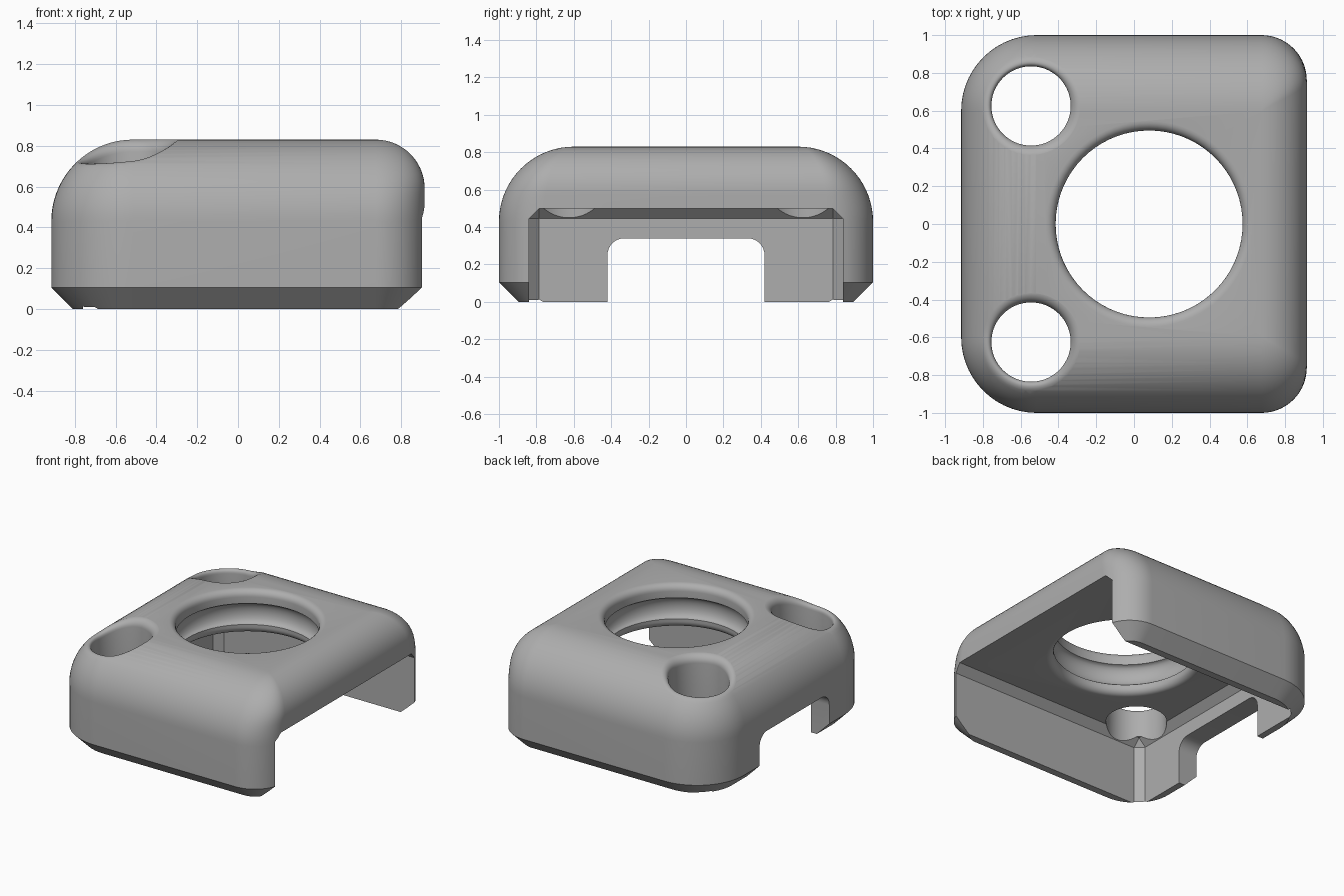
import bpy, bmesh
from math import sin, cos, pi, sqrt

cube = bpy.data.objects.get("Cube")
if cube:
    bpy.data.objects.remove(cube, do_unlink=True)

HX, HY, TOP = 0.915, 1.0, 0.83      # half sizes and height
BIG, SMALL, CHAMFER = 0.40, 0.24, 0.105
ZC = TOP - BIG                      # height where the large rounding starts


def make_object(name, bm):
    bmesh.ops.recalc_face_normals(bm, faces=bm.faces)
    mesh = bpy.data.meshes.new(name)
    bm.to_mesh(mesh)
    bm.free()
    ob = bpy.data.objects.new(name, mesh)
    bpy.context.collection.objects.link(ob)
    return ob


def loft(name, rings):
    """Skin a stack of equal-length point rings and cap both ends."""
    bm = bmesh.new()
    loops = [[bm.verts.new(p) for p in ring] for ring in rings]
    n = len(loops[0])
    for a, b in zip(loops, loops[1:]):
        for i in range(n):
            j = (i + 1) % n
            bm.faces.new((a[i], a[j], b[j], b[i]))
    bm.faces.new(loops[0])
    bm.faces.new(loops[-1])
    return make_object(name, bm)


def drop(z, radius):
    """Inset of a rounded top edge at height z."""
    h = max(0.0, z - (TOP - radius))
    return radius - sqrt(max(0.0, radius * radius - h * h))


def outline(z, inset=0.0, steps=14):
    """Rounded rectangle with large left corners and small right corners."""
    wide = drop(z, BIG) + inset
    tight = drop(z, SMALL) + inset
    rl = max(BIG - wide, 0.002)
    rx = max(SMALL - tight, 0.002)
    ry = max(SMALL - inset, 0.002) * max(1 - drop(z, BIG) / BIG, 0.01)
    cy = HY - wide
    corners = [(HX - SMALL, cy - ry, rx, ry, 0),
               (BIG - HX, cy - rl, rl, rl, 1),
               (BIG - HX, rl - cy, rl, rl, 2),
               (HX - SMALL, ry - cy, rx, ry, 3)]
    pts = []
    for x, y, a, b, quarter in corners:
        for i in range(steps + 1):
            t = (quarter + i / steps) * pi / 2
            pts.append((x + a * cos(t), y + b * sin(t), z))
    return pts


def surface_height(x, y):
    """Top surface height near the large left corners."""
    dx = max(0.0, BIG - HX - x)
    dy = max(0.0, abs(y) - (HY - BIG))
    return ZC + sqrt(max(0.0, BIG * BIG - dx * dx - dy * dy))


# Outer shell: chamfered foot, straight sides, rounded top
levels = [ZC + BIG * sin(i / 18 * pi / 2) for i in range(19)]
rings = [outline(0, CHAMFER), outline(CHAMFER)] + [outline(z) for z in levels]
body = loft("cover_body", rings)
cutters = []

# Cavity open at the right end and below, with chamfered inner edges
bm = bmesh.new()
bmesh.ops.create_cube(bm, size=1)
for v in bm.verts:
    v.co = (1.4 if v.co.x > 0 else -0.76,
            0.84 if v.co.y > 0 else -0.84,
            0.50 if v.co.z > 0 else -0.5)
bmesh.ops.bevel(bm, geom=bm.edges[:], offset=0.055, segments=1, affect='EDGES')
cutters.append(make_object("cavity_cutter", bm))

# Slot through the left wall with rounded upper corners
arch = [(-0.42, -0.3), (0.42, -0.3)]
for side, start in ((1, 0), (-1, pi / 2)):
    for i in range(9):
        t = start + i / 8 * pi / 2
        arch.append((side * 0.33 + 0.09 * cos(t), 0.25 + 0.09 * sin(t)))
cutters.append(loft("slot_cutter", [[(x, y, z) for y, z in arch] for x in (-1.2, -0.6)]))

# Central opening: rounded rim, round groove and flared underside
profile = [(0.545, 0.95)]
profile += [(0.545 - 0.05 * sin(i / 6 * pi / 2), 0.78 + 0.05 * cos(i / 6 * pi / 2))
            for i in range(7)]
profile += [(0.495 + 0.045 * sin(i / 10 * pi), 0.65 + 0.08 * cos(i / 10 * pi))
            for i in range(11)]
profile += [(0.545 - 0.05 * cos(i / 6 * pi / 2), 0.55 - 0.05 * sin(i / 6 * pi / 2))
            for i in range(7)]
profile.append((0.545, 0.4))
SIDES = 72
circle = [(cos(i * 2 * pi / SIDES), sin(i * 2 * pi / SIDES)) for i in range(SIDES)]
cutters.append(loft("opening_cutter",
                    [[(0.08 + r * c, r * s, z) for c, s in circle] for r, z in profile]))

# Two corner holes whose rounded rims follow the curved top
for side in (1, -1):
    cx, cy, radius, rim = -0.545, side * 0.625, 0.21, 0.06
    rings = [[(cx + radius * c, cy + radius * s, 0.3) for c, s in circle]]
    for i in range(9):
        t = i / 8 * pi / 2
        r, depth = radius + rim * (1 - cos(t)), rim * (1 - sin(t))
        rings.append([(cx + r * c, cy + r * s,
                       surface_height(cx + r * c, cy + r * s) - depth + 0.001)
                      for c, s in circle])
    r = radius + rim
    rings.append([(cx + r * c, cy + r * s, 1.0) for c, s in circle])
    cutters.append(loft("corner_hole_cutter", rings))

# Cut everything out of the shell
bpy.context.view_layer.objects.active = body
for cutter in cutters:
    cutter.hide_render = True
    mod = body.modifiers.new(cutter.name, 'BOOLEAN')
    mod.operation = 'DIFFERENCE'
    mod.solver = 'EXACT'
    mod.object = cutter
    bpy.ops.object.modifier_apply(modifier=mod.name)
for cutter in cutters:
    bpy.data.objects.remove(cutter, do_unlink=True)

# Grey plastic
grey = bpy.data.materials.new("grey_plastic")
grey.use_nodes = True
colour = (0.42, 0.42, 0.42, 1)
grey.diffuse_color = colour
grey.node_tree.nodes["Principled BSDF"].inputs["Base Color"].default_value = colour
body.data.materials.clear()
body.data.materials.append(grey)

bpy.ops.object.select_all(action='DESELECT')
body.select_set(True)
bpy.context.view_layer.objects.active = body
bpy.ops.object.shade_smooth_by_angle(angle=0.5)
